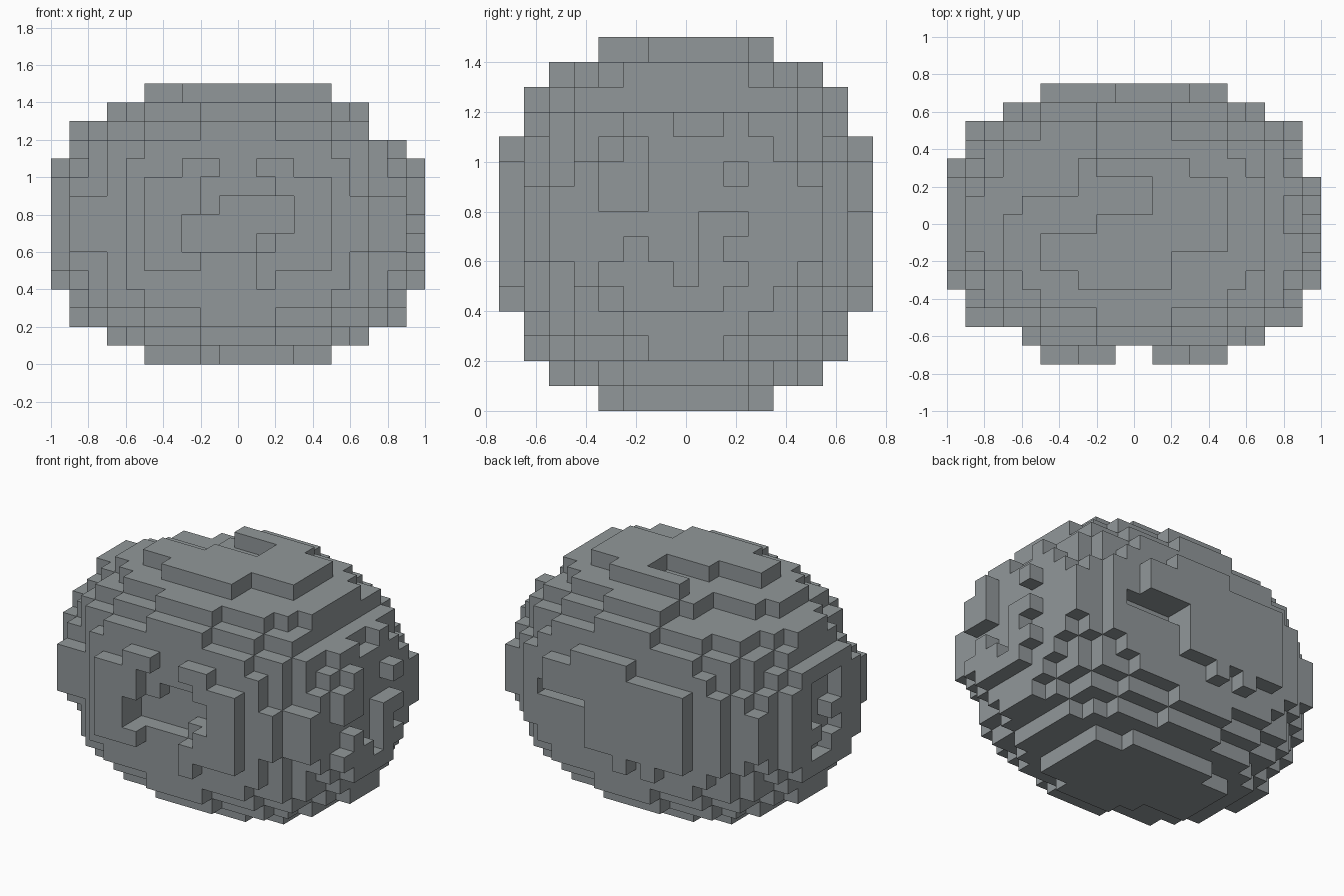
import bpy, bmesh
from mathutils import Vector

if "Cube" in bpy.data.objects:
    bpy.data.objects.remove(bpy.data.objects["Cube"])

S = 0.1                       # block size
NX, NY, NZ = 20, 15, 15       # blocks along each axis


def centre(i, j, k):
    return (-0.95 + i * S, -0.7 + j * S, 0.05 + k * S)


# Rounded body: every block whose centre lies inside an ellipsoid
cells = {(i, j, k) for i in range(NX) for j in range(NY) for k in range(NZ)
         if 0.845 * centre(i, j, k)[0] ** 2
         + 1.55 * (centre(i, j, k)[1] ** 2 + (centre(i, j, k)[2] - 0.75) ** 2) < 0.9975}
# Cheek blocks that widen the rock a little near its long ends
for i in (1, 18):
    for a in (-1, 0, 1):
        for e in (2, 12):
            cells |= {(i, e, 7 + a), (i, 7 + a, e)}


def chip(axis, layer, rects):
    """Remove rectangles (u0, u1, v0, v1 in metres) from one layer of blocks."""
    for c in list(cells):
        if c[axis] != layer:
            continue
        p = centre(*c)
        u, v = [p[a] for a in range(3) if a != axis]
        if any(r[0] < u < r[1] and r[2] < v < r[3] for r in rects):
            cells.discard(c)


# Front: chipped centre, then a deeper hollow behind it and worn flanks (x, z)
chip(1, 0, [(-.2, .1, .4, 1.0), (-.1, .1, 1.0, 1.1), (-.3, -.2, .6, .8),
            (-.3, .1, .4, .5), (.2, .3, .4, .5), (.1, .3, .7, .9), (.1, .2, .6, 1.0)])
chip(1, 1, [(-.3, .1, .6, .8), (-.1, .3, .8, .9), (.1, .3, .7, .8),
            (-.7, -.6, 0, 1.5), (.6, .7, .9, 1.1), (.6, .7, .4, .6)])
chip(1, 2, [(s - .1, s + .1, z, z + .2) for s in (-.8, .8) for z in (.4, .9)])
# Back: one chipped corner, a slot and worn edges (x, z)
chip(1, 14, [(.2, .5, .5, .8), (.0, .3, .4, .5), (-.2, -.1, .4, .5),
             (-.3, -.1, 1.0, 1.1)])
chip(1, 13, [(.2, .6, .7, .8)])
# Right end: worn away except a plate, a knob and a hook (y, z)
chip(0, 19, [(-.15, .15, .8, 1.1), (-.15, .05, .6, .8), (-.05, .05, .5, .6),
             (-.35, -.15, .7, .8), (-.35, -.25, .6, .7), (.15, .35, .6, .7),
             (.15, .25, .8, .9), (.15, .25, 1.0, 1.1), (.25, .35, .4, 1.1),
             (.15, .25, .4, .5)])
chip(0, 18, [(-.05, .15, 1.1, 1.2), (-.7, .7, 1.2, 1.3)])
chip(0, 17, [(-.7, .7, 1.2, 1.3)])
# Left end: ring with a toothed hollow (y, z)
chip(0, 0, [(-.15, .15, .8, 1.0), (-.05, .15, .7, .8), (-.15, .05, .6, .7),
            (-.05, .15, .5, .6)])
# Top: groove, lowered back left corner and worn front right corner (x, y)
chip(2, 14, [(-.5, -.2, -.05, .15), (-.3, .1, .05, .25), (-.5, -.3, .15, .35),
             (-.3, -.2, .25, .35), (.2, .5, -.35, -.15)])
chip(2, 13, [(-.7, -.3, .15, .35), (-.7, -.6, .05, .15), (-.7, -.2, .35, .45)])
# Underside: missing front left corner (x, y)
chip(2, 0, [(-.5, -.2, -.35, -.15), (-.2, -.1, -.35, -.25)])

# Skin the exposed block sides
bm = bmesh.new()
verts = {}
for c in cells:
    for axis in range(3):
        for s in (-1, 1):
            n = list(c)
            n[axis] += s
            if tuple(n) in cells:
                continue
            a, b = (axis + 1) % 3, (axis + 2) % 3
            loop = []
            for da, db in ((0, 0), (1, 0), (1, 1), (0, 1)):
                p = list(c)
                p[axis] += s > 0
                p[a] += da
                p[b] += db
                key = tuple(p)
                if key not in verts:
                    verts[key] = bm.verts.new(
                        Vector((p[0] * S - 1.0, p[1] * S - 0.75, p[2] * S)))
                loop.append(verts[key])
            bm.faces.new(loop if s > 0 else loop[::-1])

mesh = bpy.data.meshes.new("boulder")
bm.to_mesh(mesh)
bm.free()
boulder = bpy.data.objects.new("boulder", mesh)
bpy.context.collection.objects.link(boulder)

stone = bpy.data.materials.new("stone grey")
stone.diffuse_color = (0.285, 0.312, 0.322, 1)
stone.use_nodes = True
stone.node_tree.nodes["Principled BSDF"].inputs["Base Color"].default_value = stone.diffuse_color
mesh.materials.append(stone)
